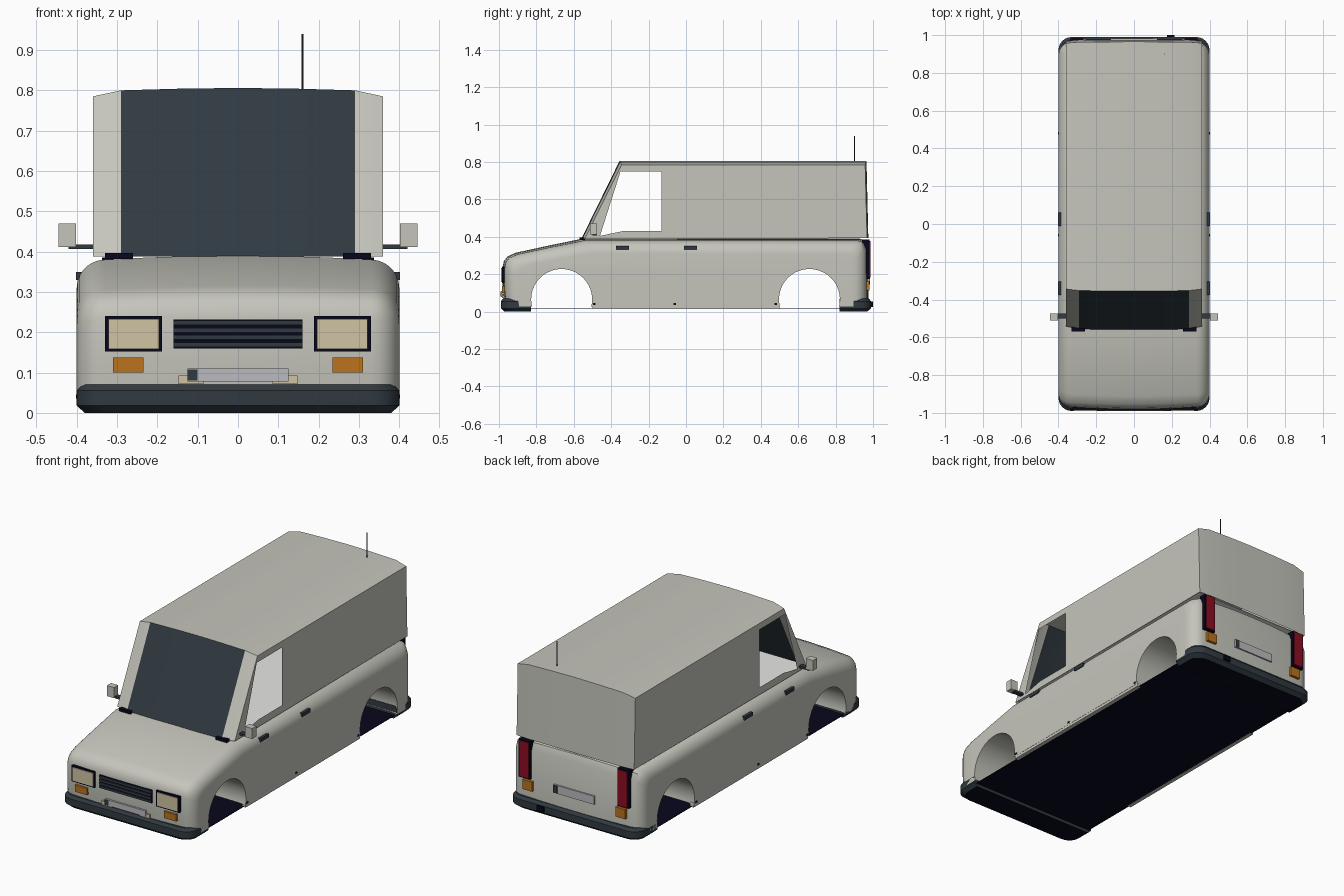
import bpy, bmesh, math

cube = bpy.data.objects.get("Cube")
if cube:
    bpy.data.objects.remove(cube, do_unlink=True)


def material(name, r, g, b):
    m = bpy.data.materials.new(name)
    m.use_nodes = True
    m.diffuse_color = (r, g, b, 1)
    m.node_tree.nodes["Principled BSDF"].inputs["Base Color"].default_value = (r, g, b, 1)
    return m


PAINT = material("warm grey paint", .56, .56, .505)
SLATE = material("dark slate", .03, .042, .052)
NAVY = material("near black navy", .002, .002, .012)
CREAM = material("cream lens", .62, .55, .36)
ORANGE = material("orange lens", .50, .17, .012)
RED = material("red lens", .27, .004, .016)
WHITE = material("white lining", .9, .9, .88)
PLATE = material("pale plate", .5, .5, .53)


def finish(name, bm, mats, smooth=None):
    bmesh.ops.recalc_face_normals(bm, faces=bm.faces)
    me = bpy.data.meshes.new(name)
    bm.to_mesh(me)
    bm.free()
    for m in mats:
        me.materials.append(m)
    ob = bpy.data.objects.new(name, me)
    bpy.context.collection.objects.link(ob)
    if smooth:
        smooth_object(ob, smooth)
    return ob


def smooth_object(ob, degrees):
    bpy.ops.object.select_all(action='DESELECT')
    ob.select_set(True)
    bpy.context.view_layer.objects.active = ob
    bpy.ops.object.shade_smooth_by_angle(angle=math.radians(degrees))


def box(name, xs, ys, zs, mat):
    bm = bmesh.new()
    bmesh.ops.create_cube(bm, size=1)
    for v in bm.verts:
        for i, (a, b) in enumerate((xs, ys, zs)):
            v.co[i] = (a + b) / 2 + v.co[i] * abs(b - a)
    return finish(name, bm, [mat])


def pair(name, xs, ys, zs, mat):
    for side, s in (("left", 1), ("right", -1)):
        box(side + "_" + name, (s * xs[0], s * xs[1]), ys, zs, mat)


def loft(rings):
    """Skin closed rings of points; the two caps are the last two faces."""
    bm = bmesh.new()
    rows = [[bm.verts.new(p) for p in ring] for ring in rings]
    n = len(rows[0])
    for a, b in zip(rows, rows[1:]):
        for i in range(n):
            j = (i + 1) % n
            bm.faces.new((a[i], a[j], b[j], b[i]))
    bm.faces.new(rows[-1])
    bm.faces.new(rows[0])
    return bm


def cylinder(name, radius, length, segments, mat):
    bm = bmesh.new()
    bmesh.ops.create_cone(bm, cap_ends=True, segments=segments, radius1=radius,
                          radius2=radius, depth=length)
    return finish(name, bm, [mat])


# Lower body: side profile swept across the width with rounded shoulders
profile = [(-.972, .035), (-.98, .12), (-.98, .24), (-.974, .27), (-.955, .295), (-.91, .315),
           (-.74, .352), (-.555, .39), (.93, .39), (.96, .378), (.974, .34), (.975, .035)]
R = .07
half = [(x, .01 * (x / .33) ** 2) for x in (.11, .22)]
for k in range(8):
    t = math.radians(90 * k / 7)
    half.append((.33 + R * math.sin(t), .01 + R * (1 - math.cos(t))))
sections = [(-x, d) for x, d in reversed(half)] + [(0, 0)] + half
body = finish("lower_body", loft([[(x, y * (1 - d / .98), z * (1 - d / .39)) for y, z in profile]
                                  for x, d in sections]), [PAINT])

# Wheel arches cut right through
for y in (-.665, .66):
    cutter = cylinder("arch_cutter", .163, 1.2, 40, PAINT)
    cutter.rotation_euler = (0, math.pi / 2, 0)
    cutter.location = (0, y, .065)
    cutter.hide_render = True
    bpy.context.view_layer.objects.active = body
    mod = body.modifiers.new("arch", 'BOOLEAN')
    mod.operation = 'DIFFERENCE'
    mod.solver = 'EXACT'
    mod.object = cutter
    bpy.ops.object.modifier_apply(modifier=mod.name)
    bpy.data.objects.remove(cutter, do_unlink=True)
smooth_object(body, 35)

# Underside and sills
box("floor_pan", (-.385, .385), (-.93, .93), (.016, .02), NAVY)
pair("sill", (.375, .397), (-.5, .5), (.015, .042), PAINT)
for y in (-.49, -.06, .48):
    pair("sill_stud", (.39, .402), (y - .007, y + .007), (.036, .046), NAVY)

# Upper shell: open cabin and cargo box made of strips across the width
columns = [(-.36, .785, .018), (-.29, .80, .004), (-.15, .804, .001), (0, .806, 0),
           (.15, .804, .001), (.29, .80, .004), (.36, .785, .018)]
BASE = .388
bm = bmesh.new()
rows = [[bm.verts.new(p) for p in ((x, -.56 + b, BASE), (x, -.355 + b * .6, z),
                                   (x, .965 - b * .4, z), (x, .975 - b * .4, BASE + .005))]
        for x, z, b in columns]
for a, b in zip(rows, rows[1:]):
    for i in range(3):
        f = bm.faces.new((a[i], b[i], b[i + 1], a[i + 1]))
        glazed = i == 0 and abs(a[0].co.x + b[0].co.x) < .6
        f.material_index = 1 if glazed else 0
# Side walls framed around the open door windows
window = [(-.46, .405), (-.35, .75), (-.13, .75), (-.13, .43), (-.34, .43)]
for row in (rows[0], rows[-1]):
    x = row[0].co.x
    w = [bm.verts.new((x, y, z)) for y, z in window]
    A, B, C, D = row
    for loop in ((A, B, w[1], w[0]), (B, C, w[2], w[1]), (C, D, w[3], w[2]),
                 (D, A, w[0], w[4], w[3])):
        bm.faces.new(loop)
finish("upper_shell", bm, [PAINT, SLATE], 12)
box("cabin_lining", (-.355, .355), (-.535, .955), (.398, .402), WHITE)


# Wrap-round bumpers with rounded corners
def bumper(name, s, inner):
    arc = [(.33 + .07 * math.cos(t), -.92 - .07 * math.sin(t))
           for t in (math.radians(15 * k) for k in range(7))]
    outline = [(.4, -inner)] + arc + [(-x, y) for x, y in reversed(arc)] + [(-.4, -inner)]
    rings = []
    for z, i in ((0, .02), (.018, 0), (.055, 0), (.07, .012)):
        rings.append([(x * (1 - i / .4), s * (-inner + (y + inner) * (1 - i / .16)), z)
                      for x, y in outline])
    bm = loft(rings)
    bm.faces.ensure_lookup_table()
    bm.faces[-1].material_index = 1
    finish(name, bm, [SLATE, NAVY], 20)


bumper("front_bumper", 1, .83)
bumper("rear_bumper", -1, .82)
box("tow_socket", (.175, .215), (.97, 1.0), (.025, .055), NAVY)

# Front lamps
pair("headlight_frame", (.188, .33), (-.985, -.95), (.152, .24), NAVY)
pair("headlight_lens", (.196, .321), (-.989, -.95), (.159, .233), CREAM)
pair("front_indicator", (.235, .31), (-.985, -.95), (.10, .137), ORANGE)
pair("fog_lamp", (.085, .147), (-.984, -.96), (.072, .093), CREAM)

# Grille with slats
box("grille_back", (-.16, .16), (-.984, -.96), (.16, .232), NAVY)
for k in range(4):
    z = .164 + k * .018
    box("grille_slat", (-.16, .16), (-.989, -.96), (z, z + .011), SLATE)

# Blank number plates
box("front_plate", (-.125, .125), (-.989, -.96), (.078, .11), PLATE)
box("front_plate_band", (-.125, -.10), (-.991, -.96), (.08, .108), SLATE)
box("rear_plate", (-.125, .125), (.96, .982), (.142, .188), PLATE)
box("rear_plate_band", (.10, .125), (.96, .984), (.144, .186), SLATE)

# Rear lamps
pair("tail_light_frame", (.268, .337), (.94, .982), (.175, .385), NAVY)
pair("tail_light_lens", (.275, .33), (.94, .986), (.182, .378), RED)
pair("rear_indicator", (.255, .315), (.94, .982), (.112, .165), ORANGE)

# Door handles, wiper mounts, mirrors
for y in (-.34, .025):
    pair("door_handle", (.375, .402), (y - .035, y + .035), (.33, .35), SLATE)
pair("wiper_mount", (.26, .33), (-.57, -.54), (.382, .396), NAVY)
pair("mirror_arm", (.35, .42), (-.50, -.475), (.406, .418), SLATE)
pair("mirror_head", (.402, .445), (-.512, -.475), (.412, .47), PAINT)

# Roof aerial
aerial = cylinder("aerial", .003, .14, 8, SLATE)
aerial.location = (.16, .9, .87)
